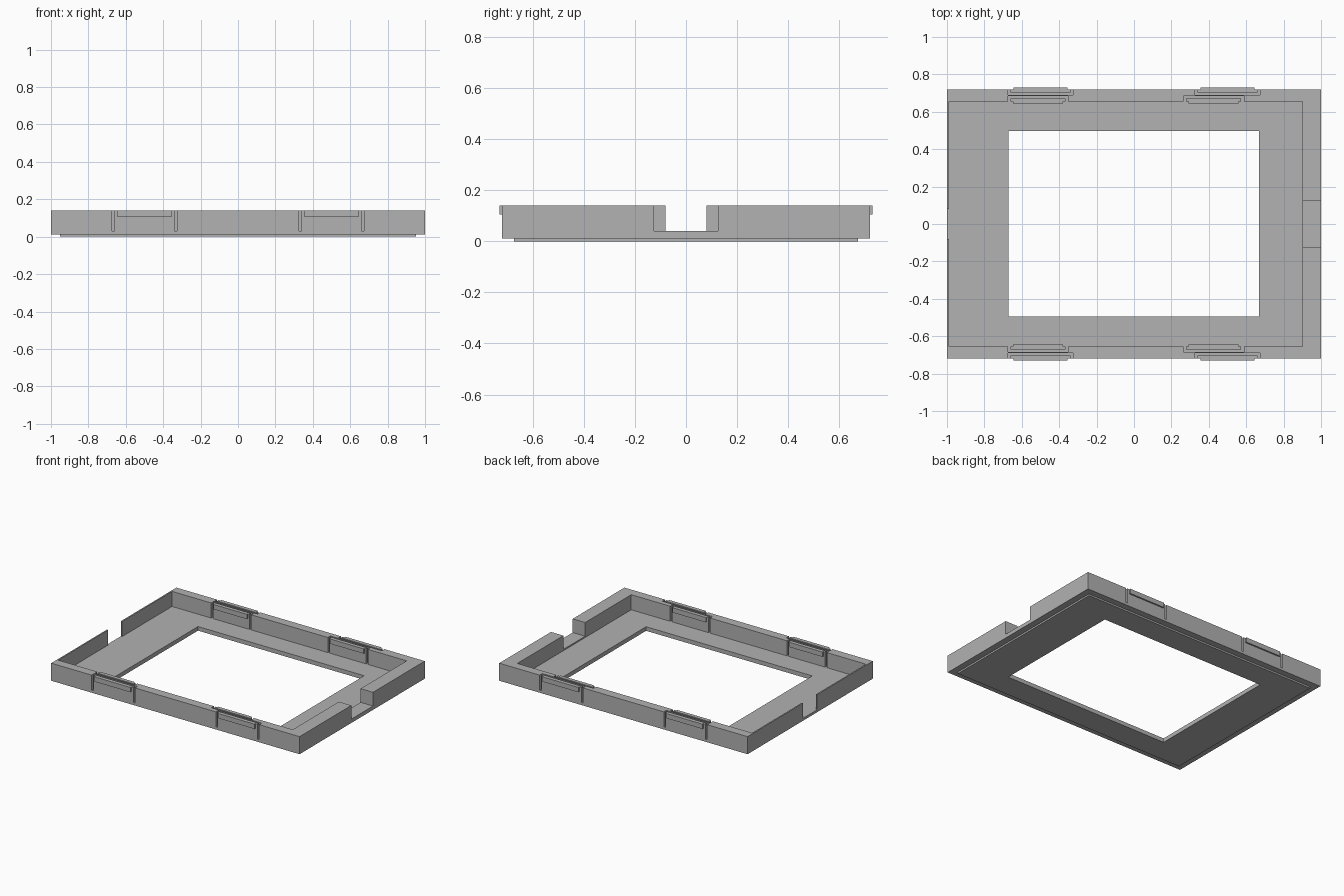
import bpy, bmesh

if "Cube" in bpy.data.objects:
    bpy.data.objects.remove(bpy.data.objects["Cube"])

grey = bpy.data.materials.new("plain grey")
grey.diffuse_color = (0.445, 0.445, 0.445, 1)
grey.use_nodes = True
grey.node_tree.nodes["Principled BSDF"].inputs["Base Color"].default_value = grey.diffuse_color


def box(name, x, y, z):
    """Axis-aligned box from (min, max) ranges."""
    me = bpy.data.meshes.new(name)
    bm = bmesh.new()
    bmesh.ops.create_cube(bm, size=1)
    for v in bm.verts:
        v.co = [min(r) if c < 0 else max(r) for c, r in zip(v.co, (x, y, z))]
    bm.to_mesh(me)
    bm.free()
    me.materials.append(grey)
    ob = bpy.data.objects.new(name, me)
    bpy.context.collection.objects.link(ob)
    return ob


def cut(target, x, y, z):
    """Subtract a box from the target and discard the cutter."""
    cutter = box("cutter", x, y, z)
    cutter.hide_render = True
    mod = target.modifiers.new("cut", 'BOOLEAN')
    mod.operation, mod.solver, mod.object = 'DIFFERENCE', 'EXACT', cutter
    bpy.context.view_layer.objects.active = target
    bpy.ops.object.modifier_apply(modifier=mod.name)
    bpy.data.objects.remove(cutter)


TOP, FLOOR, STEP = 0.14, 0.03, 0.012
OPEN_X, OPEN_Y = (-0.67, 0.668), (-0.495, 0.497)

# thin raised rim on the underside
base = box("base_plate", (-0.952, 0.952), (-0.673, 0.673), (0, STEP))
cut(base, OPEN_X, OPEN_Y, (-1, 1))

# tray with walls, window opening and end notches
tray = box("tray", (-1, 1), (-0.72, 0.72), (STEP, TOP))
cut(tray, (-0.99, 0.9), (-0.655, 0.655), (FLOOR, 1))
cut(tray, OPEN_X, OPEN_Y, (-1, 1))
cut(tray, (-1.1, -0.9), (-0.08, 0.08), (FLOOR, 1))
cut(tray, (0.85, 1.1), (-0.125, 0.125), (0.04, 1))


def clip(name, s, x0, x1, face, tongue_back, cut_back, lip_face, lip_inset):
    """Flexible tongue freed by a U-shaped slot, with a lip at its top."""
    out = 0.05 if lip_face > face else -0.05
    cut(tray, (x0, x1), (s * (face + out), s * cut_back), (FLOOR, 1))
    box(name + "_tongue", (x0 + 0.014, x1 - 0.014),
        (s * face, s * tongue_back), (FLOOR, TOP))
    box(name + "_lip", (x0 + lip_inset, x1 - lip_inset),
        (s * face, s * lip_face), (0.105, TOP))


# snap clips on the outer and inner faces of both long walls
for s, side in ((-1, "front"), (1, "back")):
    for x0, x1, end in ((-0.675, -0.325, "left"), (0.325, 0.675, "right")):
        clip(f"{side}_{end}_outer_clip", s, x0, x1, 0.72, 0.703, 0.69, 0.731, 0.03)
    for x0, x1, end in ((-0.675, -0.353, "left"), (0.265, 0.587, "right")):
        clip(f"{side}_{end}_inner_clip", s, x0, x1, 0.655, 0.672, 0.684, 0.645, 0.027)
